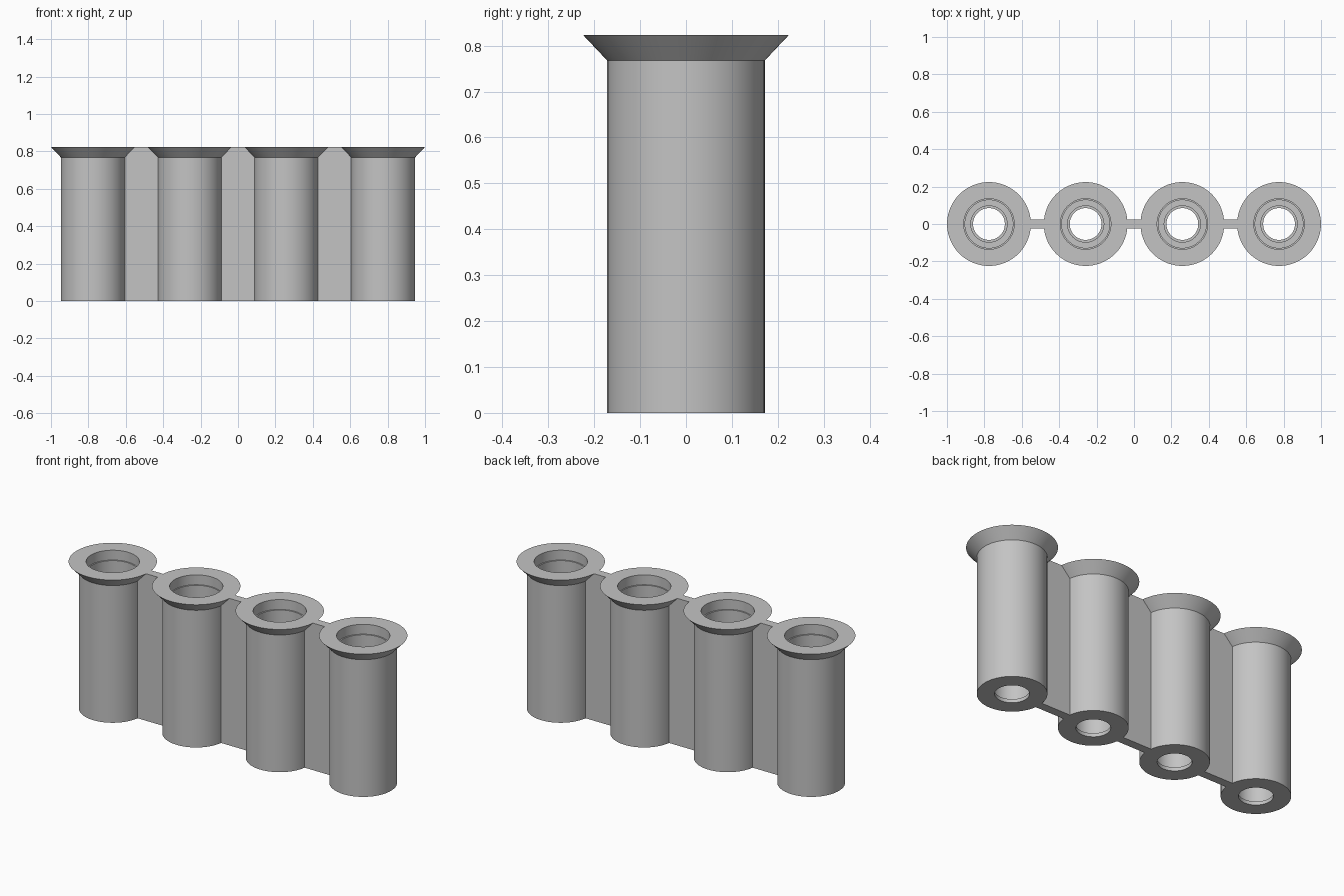
import bpy
import bmesh
from math import pi

cube = bpy.data.objects.get("Cube")
if cube:
    bpy.data.objects.remove(cube, do_unlink=True)

HEIGHT = 0.823
PITCH = 0.517
WEB_HALF = 0.024

grey = bpy.data.materials.new("light_grey")
grey.use_nodes = True
grey.diffuse_color = (0.55, 0.55, 0.55, 1)
grey.node_tree.nodes["Principled BSDF"].inputs["Base Color"].default_value = (0.55, 0.55, 0.55, 1)


def finish(bm, name, x):
    bmesh.ops.recalc_face_normals(bm, faces=bm.faces)
    mesh = bpy.data.meshes.new(name)
    bm.to_mesh(mesh)
    bm.free()
    mesh.materials.append(grey)
    obj = bpy.data.objects.new(name, mesh)
    obj.location.x = x
    bpy.context.collection.objects.link(obj)
    return obj


def lathe(name, profile, x, steps=72):
    """Closed (radius, z) profile turned about the vertical axis."""
    bm = bmesh.new()
    verts = [bm.verts.new((r, 0, z)) for r, z in profile]
    edges = [bm.edges.new((a, b)) for a, b in zip(verts, verts[1:] + verts[:1])]
    bmesh.ops.spin(bm, geom=verts + edges, cent=(0, 0, 0), axis=(0, 0, 1),
                   angle=2 * pi, steps=steps, use_merge=True)
    bmesh.ops.remove_doubles(bm, verts=bm.verts, dist=0.0001)
    obj = finish(bm, name, x)
    bpy.ops.object.select_all(action="DESELECT")
    obj.select_set(True)
    bpy.context.view_layer.objects.active = obj
    bpy.ops.object.shade_smooth_by_angle(angle=pi / 6)


def web(name, x):
    """Thin plate whose ends follow the tube wall and the flared rim."""
    half = PITCH / 2
    side = [(half - 0.17, 0), (half - 0.17, 0.768), (half - 0.222, HEIGHT)]
    outline = side + [(-px, z) for px, z in reversed(side)]
    bm = bmesh.new()
    face = bm.faces.new([bm.verts.new((px, -WEB_HALF, z)) for px, z in outline])
    grown = bmesh.ops.extrude_face_region(bm, geom=[face])["geom"]
    moved = [v for v in grown if isinstance(v, bmesh.types.BMVert)]
    bmesh.ops.translate(bm, verts=moved, vec=(0, 2 * WEB_HALF, 0))
    finish(bm, name, x)


# Flared outer wall, then the stepped bore from the top down to the bottom lip
tube_profile = [
    (0.172, 0), (0.172, 0.768), (0.224, HEIGHT),
    (0.135, HEIGHT), (0.135, 0.768), (0.128, 0.768),
    (0.128, 0.2), (0.097, 0.2), (0.097, 0.02), (0.085, 0.02), (0.085, 0),
]

# Row of four tubes
for i in range(4):
    lathe(f"tube_{i + 1}", tube_profile, (i - 1.5) * PITCH)

# Connecting plates between neighbours
for i in range(3):
    web(f"connecting_web_{i + 1}", (i - 1) * PITCH)
